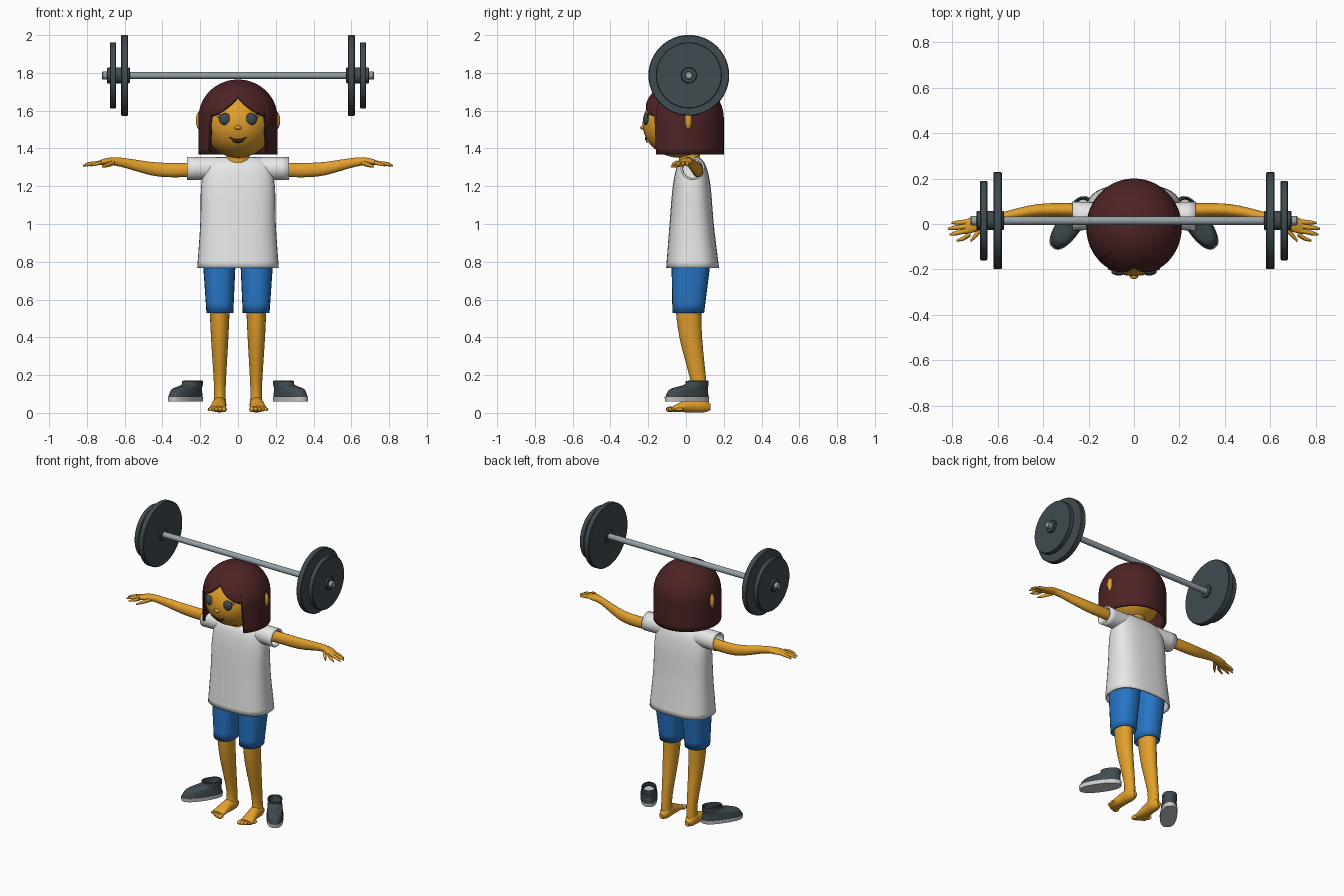
import bpy, bmesh
from math import sin, cos, pi, sqrt, radians, copysign
from mathutils import Vector

cube = bpy.data.objects.get("Cube")
if cube:
    bpy.data.objects.remove(cube, do_unlink=True)


def material(name, red, green, blue_part):
    m = bpy.data.materials.new(name)
    m.use_nodes = True
    colour = (red, green, blue_part, 1)
    m.diffuse_color = colour
    m.node_tree.nodes["Principled BSDF"].inputs["Base Color"].default_value = colour
    return m


skin = material("warm skin", .76, .35, .025)
white = material("shirt white", .8, .8, .8)
blue = material("shorts blue", .02, .18, .56)
brown = material("hair brown", .075, .017, .018)
slate = material("slate grey", .05, .07, .08)
steel = material("bar steel", .3, .36, .39)
pale = material("sole grey", .6, .6, .6)
dark = material("mouth dark", .06, .03, .02)
parts = []


def finish(name, bm, mat, thickness=0):
    """Turn a bmesh into an object; open shells get a wall thickness."""
    bmesh.ops.remove_doubles(bm, verts=bm.verts, dist=.0002)
    bmesh.ops.recalc_face_normals(bm, faces=bm.faces)
    mesh = bpy.data.meshes.new(name)
    bm.to_mesh(mesh)
    bm.free()
    mesh.materials.append(mat)
    ob = bpy.data.objects.new(name, mesh)
    bpy.context.collection.objects.link(ob)
    if thickness:
        wall = ob.modifiers.new("wall", "SOLIDIFY")
        wall.thickness, wall.offset = thickness, -1
    parts.append(ob)
    return ob


def resample(keys, steps):
    """Pass a smooth spline through the key sections."""
    keys = [Vector(k) for k in keys]
    keys = [keys[0]] + keys + [keys[-1]]
    out = []
    for p, q, r, s in zip(keys, keys[1:], keys[2:], keys[3:]):
        for j in range(steps):
            t = j / steps
            bend = (p * 2 - q * 5 + r * 4 - s) * t + (q * 3 - p - r * 3 + s) * t * t
            out.append(q + (r - p + bend) * (t / 2))
    return out + [keys[-1]]


def loft(name, mat, axis, keys, side=1, sides=24, power=1, thickness=0, steps=5):
    """Skin sections (x, y, z, half width, half height) lying across an axis."""
    bm = bmesh.new()
    rings = []
    for x, y, z, a, b in resample(keys, steps):
        ring = []
        for i in range(sides):
            c, s = cos(2 * pi * i / sides), sin(2 * pi * i / sides)
            u = a * copysign(abs(c) ** power, c)
            v = b * copysign(abs(s) ** power, s)
            offset = {"x": (0, u, v), "y": (u, 0, v), "z": (u, v, 0)}[axis]
            point = Vector((x, y, z)) + Vector(offset)
            point.x *= side
            ring.append(bm.verts.new(point))
        rings.append(ring)
    for low, high in zip(rings, rings[1:]):
        for i in range(sides):
            bm.faces.new((low[i - 1], low[i], high[i], high[i - 1]))
    if not thickness:
        bm.faces.new(rings[0])
        bm.faces.new(rings[-1])
    return finish(name, bm, mat, thickness)


def ball(name, mat, centre, size):
    bm = bmesh.new()
    bmesh.ops.create_uvsphere(bm, u_segments=32, v_segments=20, radius=1)
    bmesh.ops.scale(bm, vec=size, verts=bm.verts)
    bmesh.ops.translate(bm, vec=centre, verts=bm.verts)
    return finish(name, bm, mat)


def disc(name, mat, start, end, radius, side=1):
    """Round barbell piece with softened rims."""
    ends = [(x, .015, 1.787, radius, radius) for x in (start, end)]
    ob = loft(name, mat, "x", ends, side, sides=48, steps=1)
    ob.modifiers.new("rim", "BEVEL").width = .004


# Head and face
HEAD = Vector((0, -.03, 1.53))
SIZE = Vector((.185, .2, .18))


def face_y(x, z):
    depth = 1 - (x / SIZE.x) ** 2 - ((z - HEAD.z) / SIZE.z) ** 2
    return HEAD.y - SIZE.y * sqrt(depth)


ball("head", skin, HEAD, SIZE)
ball("nose", skin, (0, face_y(0, 1.51), 1.51), (.019, .014, .011))
loft("neck", skin, "z", [(0, .015, 1.29, .07, .05), (0, .02, 1.42, .05, .06)])

# Smiling mouth as a thin strip on the face
bm = bmesh.new()
strip = []
for i in range(13):
    t = i / 6 - 1
    x = .046 * t
    heights = (1.449 + .013 * t * t, 1.43 + .032 * t * t)
    strip.append([bm.verts.new((x, face_y(x, z) - .005, z)) for z in heights])
for a, b in zip(strip, strip[1:]):
    bm.faces.new((a[0], a[1], b[1], b[0]))
finish("mouth", bm, dark, thickness=.004)

# Hair: a domed bob with a parted fringe and an open face
WIDTH, DEPTH, CROWN, BROW = .21, .215, 1.765, 1.56
COLS, ROWS = 120, 18
bm = bmesh.new()
grid = []
for i in range(COLS):
    angle = 2 * pi * i / COLS
    across = abs(WIDTH * sin(angle)) / .15
    hem = 1.368
    if cos(angle) > 0 and across < 1:
        hem = 1.57 + .105 * (1 - across) ** 1.5
    column = []
    for j in range(ROWS + 1):
        z = hem + (CROWN - hem) * sin(j / ROWS * pi / 2)
        dome = (max(z - BROW, 0) / (CROWN - BROW)) ** 2
        r = sqrt(max(0, 1 - dome))
        point = (WIDTH * r * sin(angle), -.015 - DEPTH * r * cos(angle), z)
        column.append(bm.verts.new(point))
    grid.append(column)
for i in range(COLS):
    a, b = grid[i - 1], grid[i]
    for j in range(ROWS):
        bm.faces.new((a[j], b[j], b[j + 1], a[j + 1]))
finish("hair", bm, brown, thickness=.016)

# Shirt body and barbell bar
loft("shirt_body", white, "z", [
    (0, .035, .767, .216, .14), (0, .03, 1, .2, .117), (0, .03, 1.2, .195, .1),
    (0, .03, 1.31, .17, .075), (0, .035, 1.354, .12, .035)],
    sides=40, power=.75, thickness=.01)
disc("barbell_bar", steel, -.69, .69, .019)

for side, tag in ((1, "left_"), (-1, "right_")):
    # Weights
    disc(tag + "large_plate", slate, .582, .619, .214, side)
    disc(tag + "small_plate", slate, .645, .678, .175, side)
    disc(tag + "collar", slate, .572, .694, .042, side)
    disc(tag + "bar_end", steel, .68, .72, .021, side)

    # Eyes, lashes and ears
    ball(tag + "eye", slate, (side * .068, -.209, 1.555), (.032, .018, .032))
    for z in (1.562, 1.576):
        y = face_y(.1, z) - .005
        loft(tag + "lash", dark, "x", [(.09, y - .005, z, .004, .004),
                                       (.115, y, z + .008, .001, .001)], side, sides=6)
    ball(tag + "ear", skin, (side * .202, .012, 1.548), (.021, .02, .048))

    # Sleeve, arm and hand
    loft(tag + "sleeve", white, "x", [
        (0, .035, 1.295, .055, .06), (.27, .035, 1.294, .064, .061)], side, thickness=.01)
    loft(tag + "arm", skin, "x", [
        (.2, .06, 1.288, .03, .037), (.42, .06, 1.288, .028, .037),
        (.62, .02, 1.327, .022, .024), (.7, 0, 1.33, .035, .018),
        (.75, -.015, 1.32, .03, .009)], side)
    for k in range(4):
        base, end = .01 - .018 * k, .005 - .026 * k
        tip = .82 - .012 * (k - 1.2) ** 2
        loft(tag + "finger", skin, "x", [
            (.72, base, 1.325, .011, .011),
            (tip - .03, (base + end * 2) / 3, 1.318, .01, .01),
            (tip, end, 1.308, .004, .004)], side, sides=10)
    loft(tag + "thumb", skin, "x", [
        (.655, 0, 1.325, .016, .014), (.69, -.04, 1.313, .016, .012),
        (.72, -.075, 1.303, .006, .005)], side, sides=12)

    # Shorts, leg, foot and toes
    loft(tag + "shorts", blue, "z", [
        (.096, .012, .53, .071, .084), (.1, .03, .86, .09, .108)],
        side, power=.85, thickness=.01)
    loft(tag + "leg", skin, "z", [
        (.097, .01, .6, .055, .07), (.097, .025, .4, .046, .06),
        (.096, .07, .14, .031, .04), (.097, .07, .04, .034, .046)], side)
    loft(tag + "foot", skin, "y", [
        (.097, .13, .03, .014, .016), (.097, .09, .042, .034, .04),
        (.1, .03, .042, .037, .04), (.11, -.07, .021, .046, .015)], side)
    for k in range(5):
        r = .015 - .0017 * k
        centre = (side * (.074 + .0195 * k), -.083 + .003 * k * k, .019)
        ball(tag + "toe", skin, centre, (r, .024, r))

    # Shoe turned outward, with an open ankle
    sole = loft(tag + "shoe_sole", pale, "z", [
        (0, 0, .06, .052, .134), (0, 0, .085, .054, .137)],
        side, sides=32, power=.85, steps=1)
    upper = loft(tag + "shoe_upper", slate, "z", [
        (0, 0, .084, .052, .133), (0, .012, .125, .048, .115),
        (0, .06, .148, .045, .07), (0, .066, .17, .046, .064)],
        side, sides=32, power=.85, thickness=.008)
    for ob in (sole, upper):
        ob.location = (side * .278, .005, 0)
        ob.rotation_euler.z = side * radians(35)

# Smooth shading with crisp edges
bpy.ops.object.select_all(action="DESELECT")
for ob in parts:
    ob.select_set(True)
bpy.context.view_layer.objects.active = parts[0]
bpy.ops.object.shade_smooth_by_angle(angle=radians(40))
